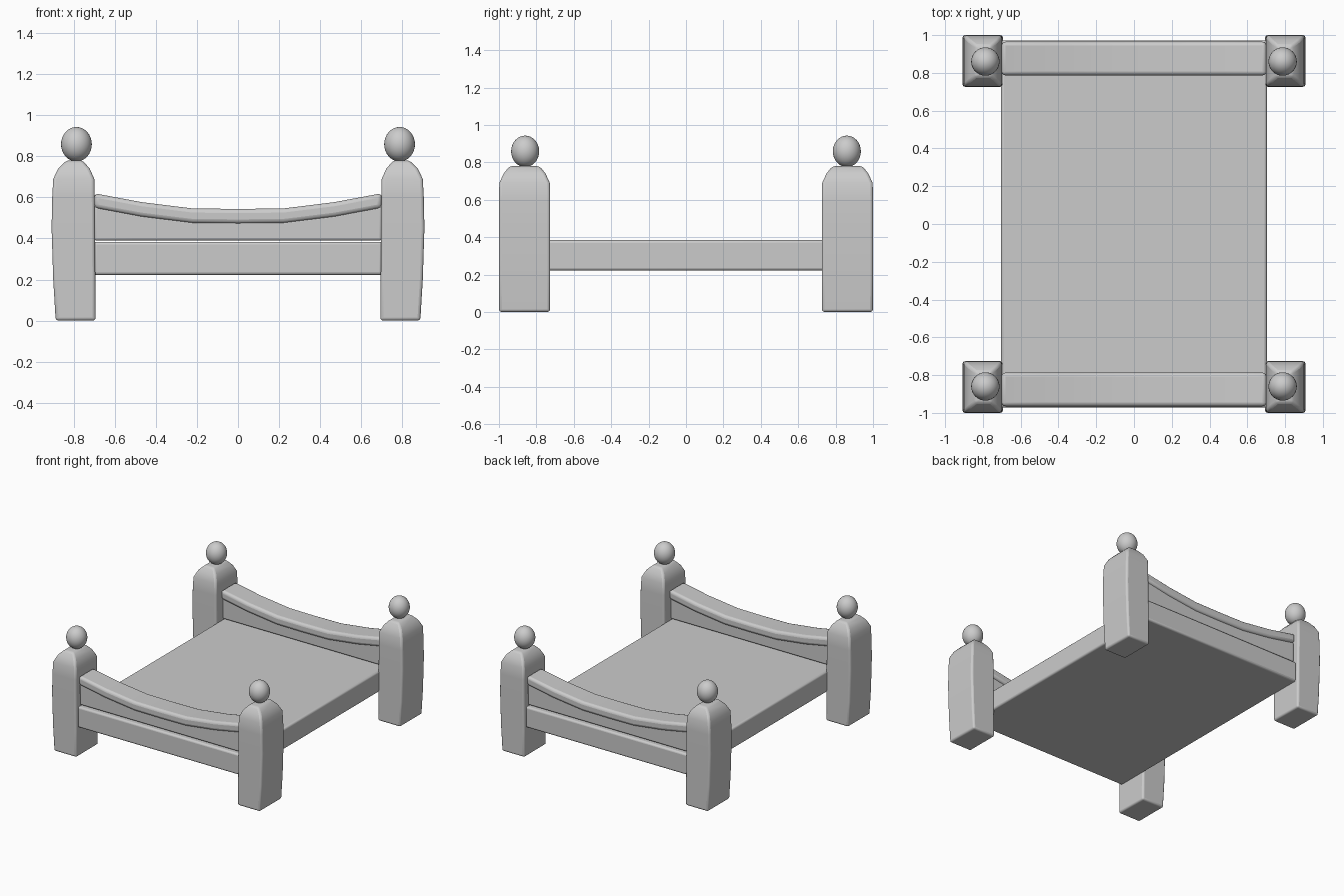
import bpy, bmesh
from math import radians

cube = bpy.data.objects.get("Cube")
if cube:
    bpy.data.objects.remove(cube, do_unlink=True)

GREY = (0.6, 0.6, 0.6, 1)
mat = bpy.data.materials.new("plain grey")
mat.use_nodes = True
mat.diffuse_color = GREY
mat.node_tree.nodes["Principled BSDF"].inputs["Base Color"].default_value = GREY


def finish(obj, bevel=0.0, angle=50):
    obj.data.materials.append(mat)
    if bevel:
        mod = obj.modifiers.new("soft edges", "BEVEL")
        mod.width, mod.segments = bevel, 3
        mod.limit_method, mod.angle_limit = "ANGLE", radians(40)
    bpy.ops.object.select_all(action="DESELECT")
    obj.select_set(True)
    bpy.context.view_layer.objects.active = obj
    bpy.ops.object.shade_smooth_by_angle(angle=radians(angle))


def loft(name, rings, bevel):
    """Skin a list of four-cornered rings and cap both ends."""
    bm = bmesh.new()
    rows = [[bm.verts.new(p) for p in ring] for ring in rings]
    for a, b in zip(rows, rows[1:]):
        for i in range(4):
            j = (i + 1) % 4
            bm.faces.new((a[i], a[j], b[j], b[i]))
    bm.faces.new(rows[0])
    bm.faces.new(rows[-1])
    bmesh.ops.recalc_face_normals(bm, faces=bm.faces)
    mesh = bpy.data.meshes.new(name)
    bm.to_mesh(mesh)
    bm.free()
    obj = bpy.data.objects.new(name, mesh)
    bpy.context.collection.objects.link(obj)
    finish(obj, bevel)


def board(name, sections, y0, y1, bevel):
    """Board across the bed; sections are (x, bottom, top)."""
    loft(name, [[(x, y0, lo), (x, y1, lo), (x, y1, hi), (x, y0, hi)]
                for x, lo, hi in sections], bevel)


# Post outline: height, inner x, outer x, half depth
POST = [(0, .693, .888, .136), (.2, .695, .9, .137), (.45, .697, .908, .137),
        (.6, .698, .905, .137), (.69, .7, .9, .135), (.74, .722, .876, .112),
        (.78, .757, .836, .08)]
# Sagging curve of the end boards
SAG = [(-.7, .62), (-.47, .577), (-.22, .546), (0, .544), (.22, .546), (.47, .577), (.7, .62)]

for sy, end in ((-1, "front"), (1, "back")):
    for sx, side in ((-1, "right"), (1, "left")):
        yc = sy * .863
        loft(f"{end}_{side}_post",
             [[(sx * a, yc - d, z), (sx * b, yc - d, z), (sx * b, yc + d, z), (sx * a, yc + d, z)]
              for z, a, b, d in POST], .014)
        bpy.ops.mesh.primitive_uv_sphere_add(segments=32, ring_count=16, radius=1,
                                             location=(sx * .787, sy * .86, .859))
        knob = bpy.context.object
        knob.name = f"{end}_{side}_knob"
        knob.scale = (.075, .075, .084)
        finish(knob)
    board(f"{end}_panel", [(x, .39, top - .062) for x, top in SAG], sy * .805, sy * .95, .012)
    board(f"{end}_top_rail", [(x, top - .071, top) for x, top in SAG], sy * .787, sy * .965, .02)

# Bed base
board("bed_base", [(-.703, .222, .384), (.703, .222, .384)], -.972, .972, .014)
